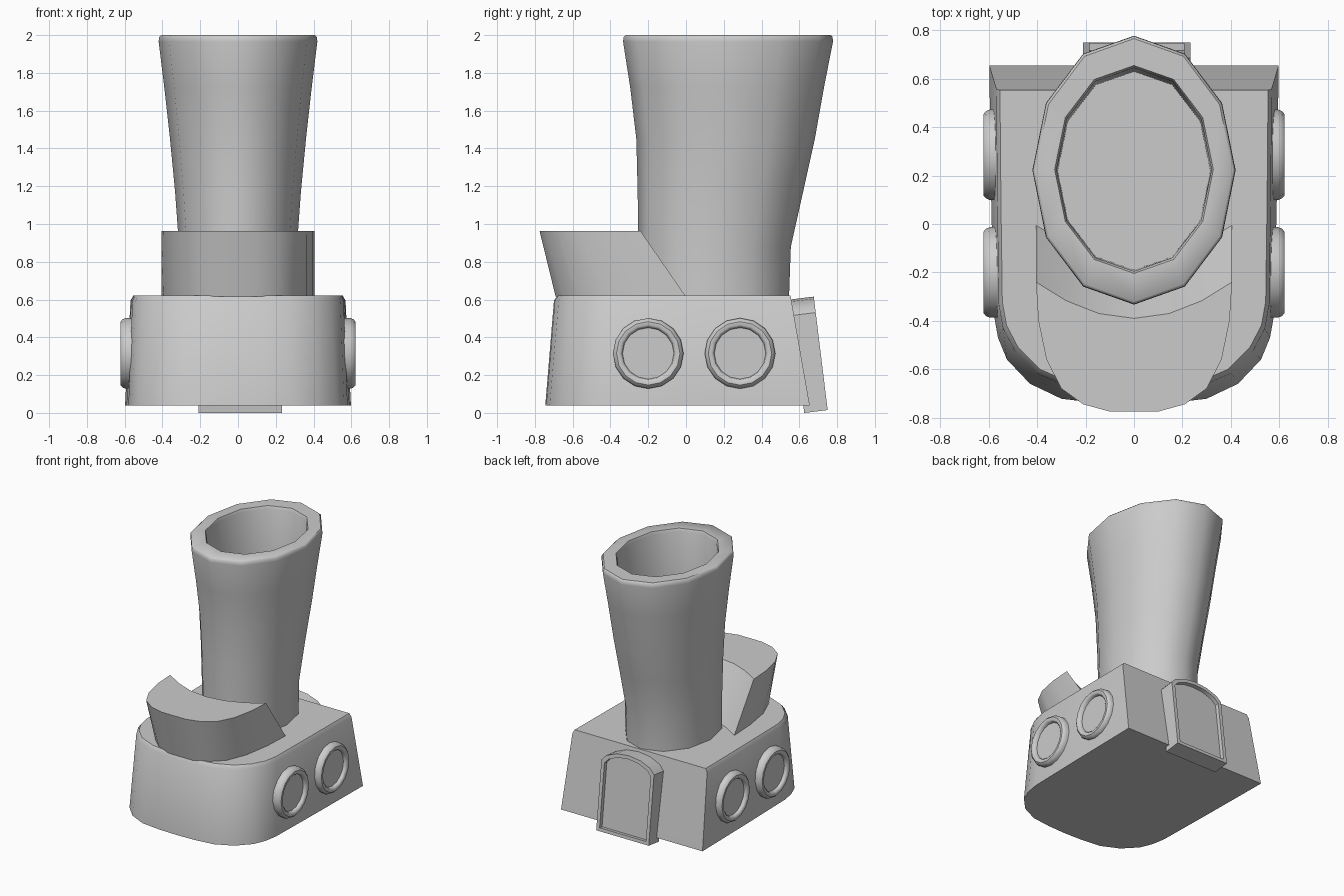
import bpy, bmesh, math

if "Cube" in bpy.data.objects:
    bpy.data.objects.remove(bpy.data.objects["Cube"])


def loft(name, rings, location=(0, 0, 0), rotation=(0, 0, 0), angle=40):
    """Skin a stack of equal-length closed rings and cap both ends."""
    bm = bmesh.new()
    loops = [[bm.verts.new(p) for p in ring] for ring in rings]
    n = len(loops[0])
    for a, b in zip(loops, loops[1:]):
        for i in range(n):
            j = (i + 1) % n
            bm.faces.new((a[i], a[j], b[j], b[i]))
    bm.faces.new(loops[0][::-1])
    bm.faces.new(loops[-1])
    bmesh.ops.recalc_face_normals(bm, faces=bm.faces)
    mesh = bpy.data.meshes.new(name)
    bm.to_mesh(mesh)
    bm.free()
    ob = bpy.data.objects.new(name, mesh)
    bpy.context.collection.objects.link(ob)
    ob.location, ob.rotation_euler = location, rotation
    bpy.ops.object.select_all(action='DESELECT')
    ob.select_set(True)
    bpy.context.view_layer.objects.active = ob
    bpy.ops.object.shade_smooth_by_angle(angle=math.radians(angle))
    return ob


def mirrored(half):
    """Close a half outline whose last point lies on x = 0."""
    return half + [(-x, y) for x, y in half[-2::-1]]


def at_z(outline, z):
    return [(x, y, z) for x, y in outline]


# Base: tapered block with a rounded nose and softened front top edge
low = mirrored([(0.598, 0.655), (0.59, 0.1), (0.58, -0.37), (0.562, -0.47), (0.525, -0.56),
                (0.43, -0.66), (0.30, -0.722), (0.15, -0.74), (0, -0.745)])
high = mirrored([(0.568, 0.553), (0.564, 0.1), (0.558, -0.33), (0.54, -0.43), (0.49, -0.525),
                 (0.40, -0.615), (0.27, -0.672), (0.14, -0.692), (0, -0.697)])
top = [(x * 0.975, y if y > 0.5 else y * 0.975) for x, y in high]
mid = [(x * 1.002, y + (0.005 if y > 0.5 else -0.002)) for x, y in high]
loft("base", [at_z(low, 0.04), at_z(mid, 0.595), at_z(top, 0.622)])

# Cockpit: raked front shield with a scooped sloping back
front = [(0.405, -0.24), (0.395, -0.40), (0.362, -0.56), (0.30, -0.68), (0.21, -0.745), (0.1, -0.775)]
scoop = [(0.28, -0.317), (0.145, -0.37), (0, -0.39)]
front += [(-x, y) for x, y in front[::-1]]
scoop = mirrored(scoop)[::-1]
rim = front + scoop
foot = [(x, (y + 0.24) * 0.69 / 0.535) for x, y in front] + [(x, y + 0.24) for x, y in scoop]
loft("cockpit", [at_z(foot, 0.615), at_z(rim, 0.962)])


# Funnel: 12-sided flaring oval tube, hollow at the top
def oval(z, rx, y0, y1):
    return [(rx * math.sin(math.tau * i / 12),
             (y0 + y1) / 2 + (y1 - y0) / 2 * math.cos(math.tau * i / 12), z) for i in range(12)]


loft("funnel", [oval(*r) for r in (
    (0.60, 0.31, -0.25, 0.545), (0.88, 0.312, -0.252, 0.555), (1.17, 0.333, -0.256, 0.62),
    (1.45, 0.36, -0.263, 0.682), (1.72, 0.39, -0.295, 0.73), (1.965, 0.42, -0.333, 0.778),
    (1.99, 0.418, -0.331, 0.776), (2.0, 0.408, -0.32, 0.766), (2.0, 0.328, -0.204, 0.655),
    (1.98, 0.32, -0.195, 0.645), (1.42, 0.315, -0.19, 0.63))], angle=46)

# Portholes: round frames with a recessed pane, two per side
ring_profile = [(0.187, 0.50), (0.187, 0.596), (0.180, 0.612), (0.168, 0.622),
                (0.150, 0.622), (0.140, 0.614), (0.136, 0.596)]
for side, label in ((1, "right"), (-1, "left")):
    for y, spot in ((-0.2, "front"), (0.286, "back")):
        loft(f"porthole_{label}_{spot}",
             [[(side * d, r * math.cos(math.tau * i / 16), r * math.sin(math.tau * i / 16))
               for i in range(16)] for r, d in ring_profile], location=(0, y, 0.315))

# Door: arched, recessed panel leaning with the back wall
arch = mirrored([(0.222, 0), (0.222, 0.52), (0.185, 0.56), (0.10, 0.594), (0, 0.605)])
inner = [(x * 0.88, 0.025 + z * 0.915) for x, z in arch]
loft("door", [[(x, d, z) for x, z in shape] for shape, d in
              ((arch, -0.125), (arch, 0), (inner, 0), (inner, -0.03))],
     location=(0.012, 0.75, 0.015), rotation=(0.122, 0, 0), angle=35)
